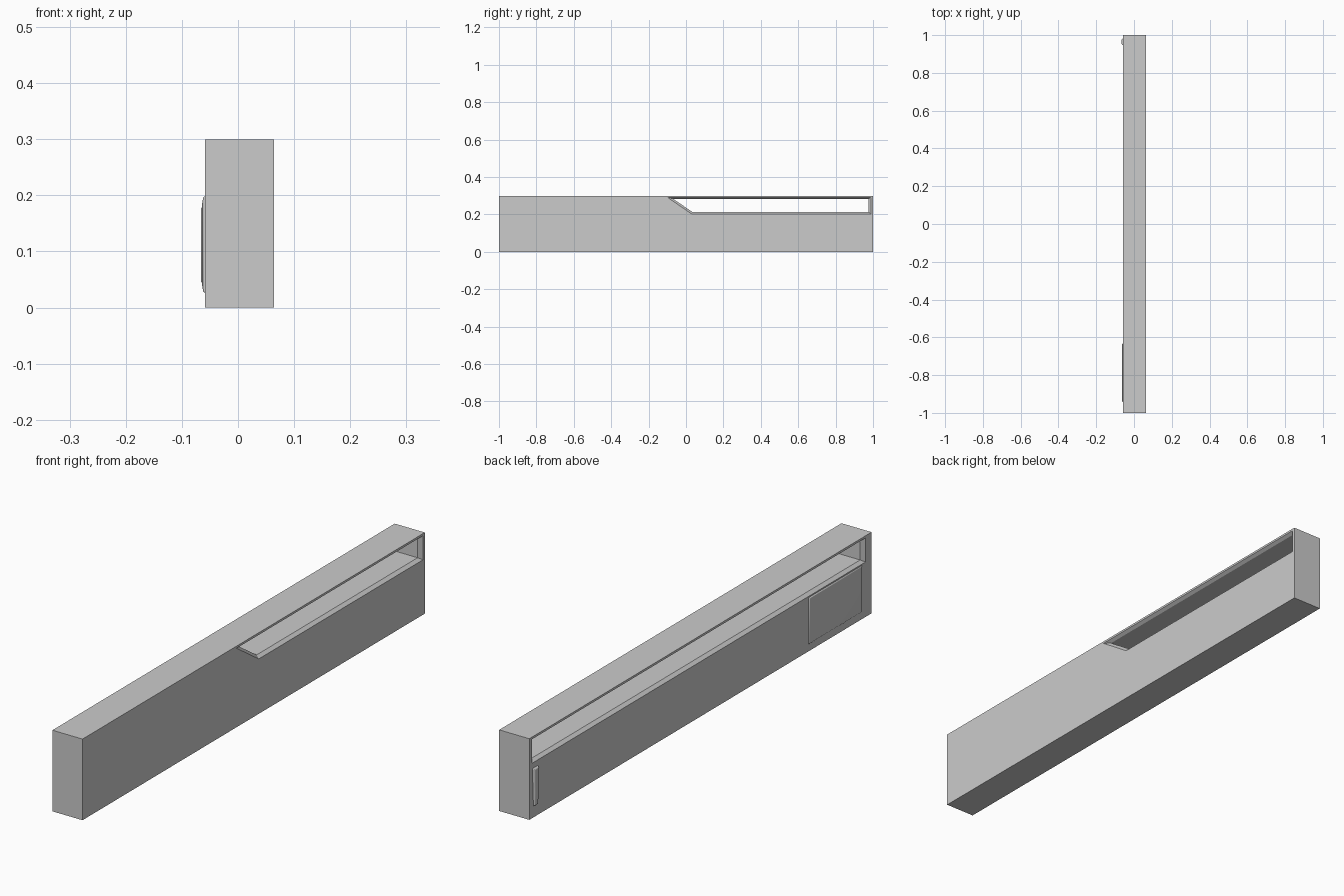
import bpy, bmesh

if "Cube" in bpy.data.objects:
    bpy.data.objects.remove(bpy.data.objects["Cube"])

def finish(bm, name):
    bmesh.ops.recalc_face_normals(bm, faces=bm.faces)
    me = bpy.data.meshes.new(name)
    bm.to_mesh(me)
    bm.free()
    ob = bpy.data.objects.new(name, me)
    bpy.context.collection.objects.link(ob)
    return ob

def loft(name, layers):
    """Closed solid through (x, [(y, z), ...]) sections."""
    bm = bmesh.new()
    rings = [[bm.verts.new((x, y, z)) for y, z in pts] for x, pts in layers]
    n = len(rings[0])
    for a, b in zip(rings, rings[1:]):
        for i in range(n):
            j = (i + 1) % n
            bm.faces.new((a[i], a[j], b[j], b[i]))
    bm.faces.new(rings[0])
    bm.faces.new(rings[-1])
    return finish(bm, name)

def rect(y0, y1, z0, z1):
    return [(y0, z0), (y1, z0), (y1, z1), (y0, z1)]

def smooth(ob):
    bpy.ops.object.select_all(action='DESELECT')
    ob.select_set(True)
    bpy.context.view_layer.objects.active = ob
    bpy.ops.object.shade_smooth_by_angle(angle=0.6)

def cut(ob, cutter):
    m = ob.modifiers.new("cut", 'BOOLEAN')
    m.operation = 'DIFFERENCE'
    m.solver = 'EXACT'
    m.object = cutter
    cutter.hide_render = True
    cutter.display_type = 'WIRE'

def bevel(ob, width, seg=2):
    m = ob.modifiers.new("bevel", 'BEVEL')
    m.width = width
    m.segments = seg

L, R = -0.059, 0.064

# long body block
body = loft("body", [(L, rect(-1, 1, 0, 0.3)), (R, rect(-1, 1, 0, 0.3))])

# left slot along nearly the whole length, with a flared rim
wide, tight = rect(-0.965, 0.985, 0.203, 0.292), rect(-0.95, 0.975, 0.213, 0.284)
cut(body, loft("left_slot_cutter",
               [(L - 0.02, wide), (L, wide), (L + 0.012, tight), (0.045, tight)]))

# right window with slanted front end, opening into the slot
wide = [(0.03, 0.203), (0.99, 0.203), (0.99, 0.292), (-0.1, 0.292)]
tight = [(0.035, 0.213), (0.975, 0.213), (0.975, 0.284), (-0.07, 0.284)]
cut(body, loft("right_window_cutter",
               [(0.04, tight), (R - 0.012, tight), (R, wide), (R + 0.02, wide)]))
smooth(body)

# raised access panel on the left side
panel = loft("access_panel", [(L + 0.004, rect(-0.945, -0.63, 0.025, 0.2)),
                              (L - 0.003, rect(-0.942, -0.633, 0.028, 0.197)),
                              (L - 0.005, rect(-0.93, -0.645, 0.04, 0.185))])
bevel(panel, 0.002)
smooth(panel)

# tapered pull handle near the back end
handle = loft("pull_handle", [
    (L + 0.004, [(0.952, 0.04), (0.978, 0.04), (0.985, 0.185), (0.945, 0.185)]),
    (L - 0.007, [(0.957, 0.045), (0.972, 0.045), (0.977, 0.178), (0.953, 0.178)])])
bevel(handle, 0.002)
smooth(handle)
